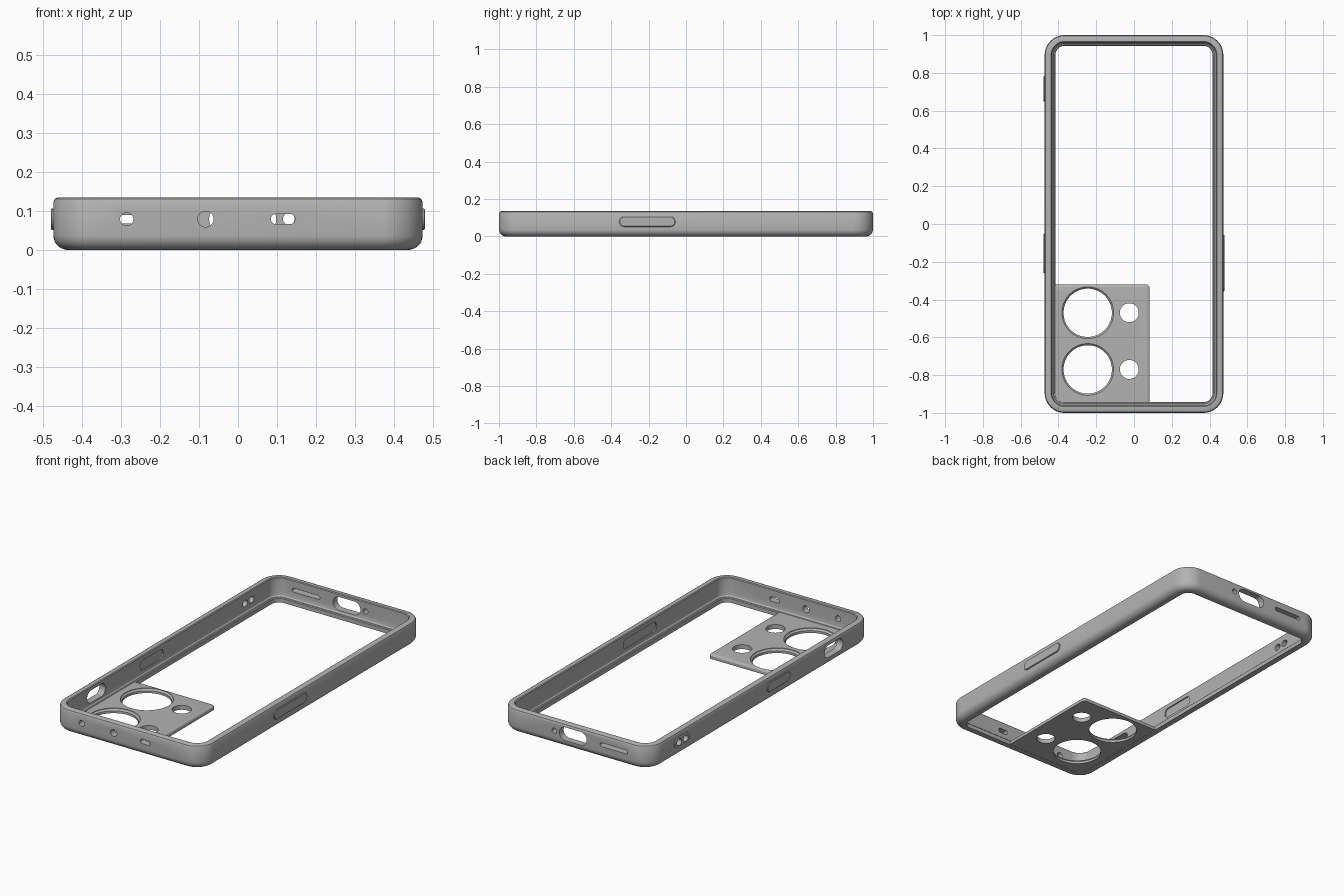
import bpy, bmesh
from math import sin, cos, pi

if "Cube" in bpy.data.objects:
    bpy.data.objects.remove(bpy.data.objects["Cube"], do_unlink=True)

grey = bpy.data.materials.new("matte grey")
grey.use_nodes = True
COLOUR = (0.45, 0.45, 0.45, 1)
grey.diffuse_color = COLOUR
grey.node_tree.nodes["Principled BSDF"].inputs["Base Color"].default_value = COLOUR

W, L, H = 0.473, 1.0, 0.135      # half width, half length, height
SLOT_Z = 0.079


def rounded(x0, x1, y0, y1, radii, seg=10):
    """Outline of a rectangle; radii run from the x1,y1 corner anticlockwise."""
    pts = []
    corners = [(x1, y1, -1, -1), (x0, y1, 1, -1), (x0, y0, 1, 1), (x1, y0, -1, 1)]
    for k, ((x, y, sx, sy), r) in enumerate(zip(corners, radii)):
        for i in range(seg + 1):
            a = (k + i / seg) * pi / 2
            pts.append((x + sx * r + r * cos(a), y + sy * r + r * sin(a)))
    return pts


def loft(name, rings, closed=False):
    """Skin matching rings of points, joined end to end or capped."""
    bm = bmesh.new()
    vs = [[bm.verts.new(p) for p in ring] for ring in rings]
    n = len(vs[0])
    for a, b in zip(vs, vs[1:] + vs[:1] if closed else vs[1:]):
        for i in range(n):
            j = (i + 1) % n
            bm.faces.new((a[i], a[j], b[j], b[i]))
    if not closed:
        bm.faces.new(vs[0])
        bm.faces.new(vs[-1])
    bmesh.ops.remove_doubles(bm, verts=bm.verts, dist=1e-5)
    bmesh.ops.recalc_face_normals(bm, faces=bm.faces)
    me = bpy.data.meshes.new(name)
    bm.to_mesh(me)
    bm.free()
    me.materials.append(grey)
    ob = bpy.data.objects.new(name, me)
    bpy.context.collection.objects.link(ob)
    return ob


def pill(name, axis, mid, length, height, depths, z=SLOT_Z):
    """Stadium solid along x or y; depths lists (position, inset)."""
    rings = []
    for d, ins in depths:
        u, v = length / 2 - ins, height / 2 - ins
        outline = rounded(mid - u, mid + u, z - v, z + v, [v * 0.999] * 4, 8)
        rings.append([(d, p, q) if axis == "x" else (p, d, q) for p, q in outline])
    return loft(name, rings)


def disc(name, x, y, steps):
    """Upright round solid; steps lists (radius, z)."""
    n = 64
    return loft(name, [[(x + r * cos(2 * pi * i / n), y + r * sin(2 * pi * i / n), z)
                        for i in range(n)] for r, z in steps])


def cut(targets, cutter):
    cutter.hide_render = True
    for ob in targets:
        mod = ob.modifiers.new("cut", "BOOLEAN")
        mod.operation = "DIFFERENCE"
        mod.solver = "EXACT"
        mod.object = cutter
        bpy.context.view_layer.objects.active = ob
        bpy.ops.object.modifier_apply(modifier=mod.name)
    bpy.data.objects.remove(cutter, do_unlink=True)


# Bumper frame: wall profile (inset, z) swept around a rounded rectangle
R = 0.038
profile = [(R - R * sin(i * pi / 16), R - R * cos(i * pi / 16)) for i in range(9)]
profile += [(0, 0.123), (0.004, 0.131), (0.012, H), (0.034, H), (0.038, 0.131),
            (0.038, 0.05), (0.041, 0.034), (0.047, 0.027), (0.053, 0.027),
            (0.057, 0.023), (0.057, 0)]
frame = loft("bumper_frame", [
    [(x, y, z) for x, y in rounded(d - W, W - d, d - L, L - d, [0.105 - d] * 4)]
    for d, z in profile], closed=True)

# Camera plate with softened upper edge
plate = loft("camera_plate", [
    [(x, y, z) for x, y in rounded(-0.445, 0.083 - d, -0.97, -0.32 - d,
                                   [0.02, 0.004, 0.075, 0.004])]
    for d, z in [(0, 0.001), (0, 0.016), (0.004, 0.022), (0.012, 0.026)]])
for y in (-0.47, -0.77):
    cut([plate], disc("lens_cutter", -0.245, y,
                      [(0.128, -0.02), (0.128, 0.014), (0.137, 0.023), (0.137, 0.05)]))
    cut([plate], disc("flash_cutter", -0.025, y, [(0.05, -0.02), (0.05, 0.05)]))

# Raised pad with two small holes on the right wall
pad = pill("side_pad", "x", 0.715, 0.135, 0.055,
           [(-0.45, 0), (0.003 - 0.48, 0), (-0.479, 0.003)])
for y in (0.686, 0.744):
    cut([frame, pad], pill("pad_hole_cutter", "x", y, 0.042, 0.036,
                           [(-0.6, 0), (-0.38, 0)]))

# Side buttons with shallow pockets behind them
for name, s, mid, length in [("long_button", 1, -0.207, 0.3),
                             ("short_button", -1, -0.155, 0.21)]:
    pill(name, "x", mid, length, 0.055,
         [(s * 0.455, 0), (s * 0.476, 0), (s * 0.479, 0.003)])
    cut([frame], pill("pocket_cutter", "x", mid, length, 0.055,
                      [(s * 0.41, 0), (s * 0.442, 0)]))

# Wide slot in the right wall beside the camera plate
cut([frame], pill("side_slot_cutter", "x", -0.655, 0.165, 0.07,
                  [(-0.6, 0), (-0.38, 0)]))

# End wall openings: (end, centre, length, height)
for s, mid, length, height in [(-1, -0.285, 0.034, 0.033), (-1, -0.083, 0.041, 0.04),
                               (-1, 0.115, 0.062, 0.026), (1, -0.245, 0.175, 0.022),
                               (1, 0.012, 0.172, 0.076), (1, 0.13, 0.03, 0.029)]:
    cut([frame], pill("end_cutter", "y", mid, length, height,
                      [(s * 0.9, 0), (s * 1.1, 0)]))

# Smooth shading with crisp edges
bpy.ops.object.select_all(action="DESELECT")
for ob in bpy.context.collection.objects:
    if ob.type == "MESH" and grey.name in ob.data.materials:
        ob.select_set(True)
bpy.context.view_layer.objects.active = frame
bpy.ops.object.shade_smooth_by_angle(angle=0.5)
